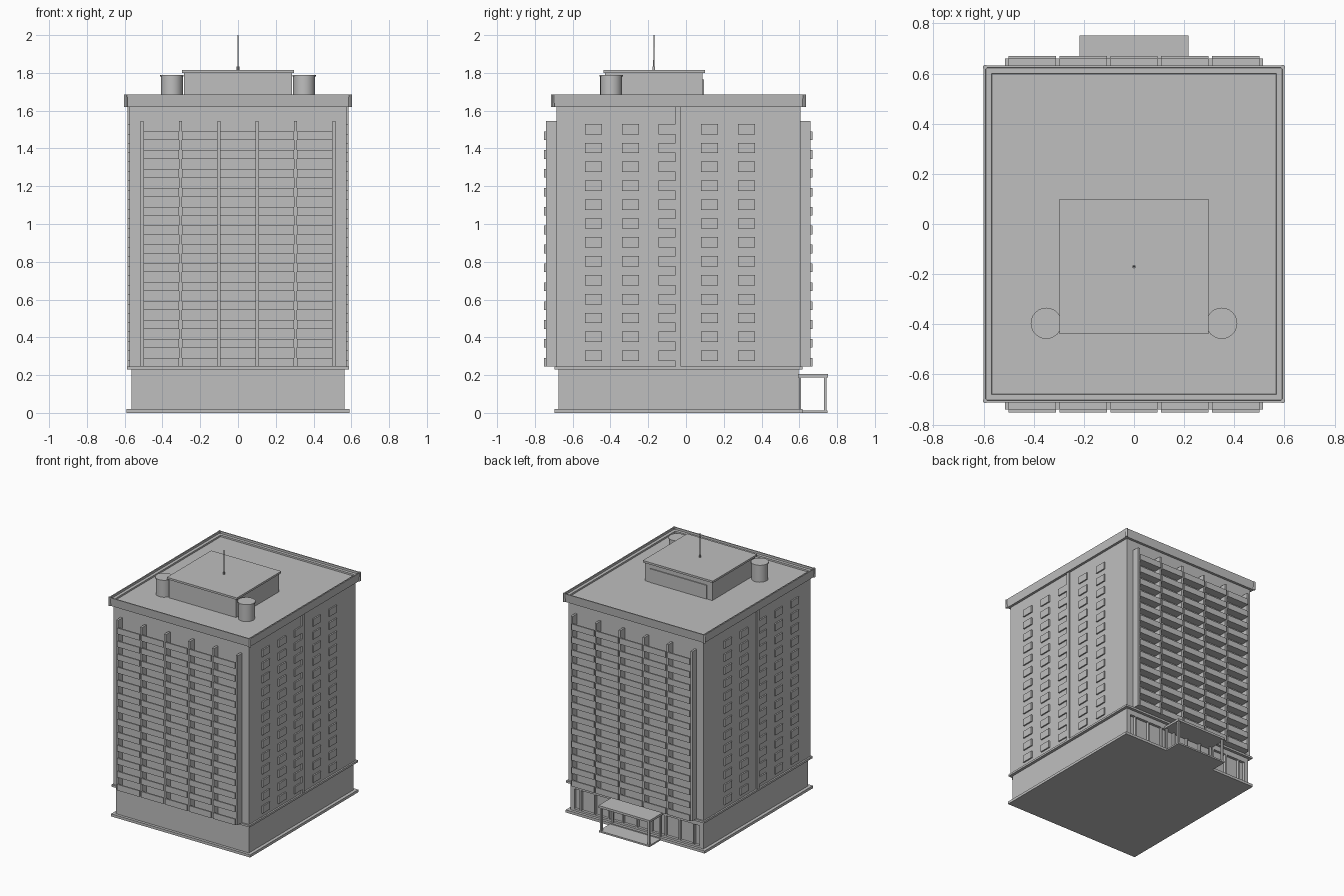
import bpy, bmesh
from mathutils import Matrix, Vector

cube = bpy.data.objects.get("Cube")
if cube:
    bpy.data.objects.remove(cube, do_unlink=True)

# Single concrete colour
concrete = bpy.data.materials.new("light_grey_concrete")
concrete.use_nodes = True
GREY = (0.52, 0.52, 0.52, 1)
concrete.diffuse_color = GREY
concrete.node_tree.nodes["Principled BSDF"].inputs["Base Color"].default_value = GREY

CY = -0.04            # depth centre of the tower
FLOORS, STEP, Z0 = 13, 0.1, 0.245
BAY = 0.203


def finish(name, bm):
    mesh = bpy.data.meshes.new(name)
    bm.to_mesh(mesh)
    bm.free()
    mesh.materials.append(concrete)
    obj = bpy.data.objects.new(name, mesh)
    bpy.context.collection.objects.link(obj)
    return obj


def add_box(bm, x, y, z):
    """Box from (low, high) ranges on each axis."""
    lows, highs = zip(*[(min(r), max(r)) for r in (x, y, z)])
    lo, hi = Vector(lows), Vector(highs)
    m = Matrix.Translation((lo + hi) / 2) @ Matrix.Diagonal((*(hi - lo), 1))
    return bmesh.ops.create_cube(bm, size=1, matrix=m)["verts"]


def boxes(name, ranges):
    bm = bmesh.new()
    for r in ranges:
        add_box(bm, *r)
    return finish(name, bm)


def block(name, hx, hy, z):
    return boxes(name, [((-hx, hx), (CY - hy, CY + hy), z)])


def cylinder(name, x, y, r, z, top=None, sides=24):
    bm = bmesh.new()
    bmesh.ops.create_cone(bm, cap_ends=True, segments=sides, radius1=r,
                          radius2=r if top is None else top, depth=z[1] - z[0],
                          matrix=Matrix.Translation((x, y, sum(z) / 2)))
    obj = finish(name, bm)
    bpy.context.view_layer.objects.active = obj
    bpy.ops.object.select_all(action="DESELECT")
    obj.select_set(True)
    bpy.ops.object.shade_smooth_by_angle()


# Ground plinth, ground storey with recessed rear glazing, ledge, tower
block("plinth", 0.59, 0.656, (0, 0.02))
boxes("ground_storey", [((-0.565, 0.565), (-0.675, 0.575), (0.02, 0.23))])
rear = (0.575, 0.595)
boxes("rear_shopfront_frame",
      [((-0.565, 0.565), rear, (0.19, 0.23)), ((-0.565, 0.565), rear, (0.02, 0.035))]
      + [((s * 0.565, s * 0.53), rear, (0.03, 0.2)) for s in (-1, 1)]
      + [((i * 0.12 - 0.006, i * 0.12 + 0.006), rear, (0.03, 0.2)) for i in range(-4, 5)])
block("ledge", 0.587, 0.657, (0.23, Z0))
block("tower", 0.575, 0.646, (Z0, 1.62))

# Balconies and fins on the front and rear
for side, label in ((-1, "front"), (1, "rear")):
    def depth(a, b):
        return (CY + side * a, CY + side * b)
    fins = [(i - 2.5) * BAY for i in range(6)]
    boxes(label + "_fins", [((x - 0.008, x + 0.008), depth(0.64, 0.7), (Z0, 1.545))
                            for x in fins])
    panels, slabs = [], []
    for k in range(FLOORS):
        z = Z0 + k * STEP
        for x in fins[:-1]:
            span = (x + 0.007, x + BAY - 0.007)
            panels.append((span, depth(0.7, 0.711), (z, z + 0.046)))
            slabs.append((span, depth(0.64, 0.705), (z, z + 0.012)))
    boxes(label + "_balcony_panels", panels)
    boxes(label + "_balcony_slabs", slabs)

# Windows and central pilaster on both sides
for s, label in ((1, "left"), (-1, "right")):
    out = (s * 0.57, s * 0.585)
    windows = []
    for k in range(FLOORS):
        z = Z0 + k * STEP + 0.03
        for c in range(-2, 3):
            y = -0.1 + c * 0.195 + (0.03 if c > 0 else 0)
            windows.append((out, (y - 0.045, y + 0.045), (z, z + 0.055)))
    boxes(label + "_windows", windows)
    boxes(label + "_pilaster", [(out, (-0.055, -0.027), (Z0, 1.62))])

# Flared parapet with a sunken roof deck
bm = bmesh.new()
verts = add_box(bm, (-0.6, 0.6), (CY - 0.672, CY + 0.672), (1.62, 1.685))
for v in verts:
    if v.co.z < 1.65:
        v.co.x *= 0.99
        v.co.y = CY + (v.co.y - CY) * 0.99
bm.normal_update()
top = max(bm.faces, key=lambda f: f.normal.z)
bmesh.ops.inset_region(bm, faces=[top], thickness=0.012)
bmesh.ops.inset_region(bm, faces=[top], thickness=0.001, depth=-0.015)
bmesh.ops.inset_region(bm, faces=[top], thickness=0.033)
bmesh.ops.inset_region(bm, faces=[top], thickness=0.001, depth=-0.012)
finish("parapet_and_roof", bm)
for sx in (-1, 1):
    for sy in (-1, 1):
        cylinder("parapet_corner_post", sx * 0.594, CY + sy * 0.666, 0.009,
                 (1.62, 1.686), sides=12)

# Rooftop plant room, tanks and mast
boxes("plant_room", [((-0.285, 0.285), (-0.43, 0.088), (1.65, 1.8))])
boxes("plant_room_roof", [((-0.297, 0.297), (-0.438, 0.1), (1.8, 1.815))])
boxes("plant_room_rear_panel", [((-0.24, 0.24), (0.087, 0.095), (1.66, 1.765))])
for s in (-1, 1):
    cylinder("water_tank", s * 0.35, -0.396, 0.058, (1.65, 1.78))
    cylinder("water_tank_lid", s * 0.35, -0.396, 0.062, (1.78, 1.79))
cylinder("mast_base", 0, -0.17, 0.007, (1.81, 1.835), sides=12)
cylinder("mast", 0, -0.17, 0.004, (1.81, 2.0), top=0.002, sides=8)

# Rear entrance canopy
boxes("entrance_floor", [((-0.215, 0.215), (0.6, 0.75), (0, 0.012))])
boxes("entrance_canopy", [((-0.217, 0.217), (0.59, 0.752), (0.188, 0.205))])
boxes("entrance_posts", [((s * 0.195, s * 0.21), y, (0.01, 0.19))
                         for s in (-1, 1) for y in ((0.73, 0.745), (0.597, 0.608))])
